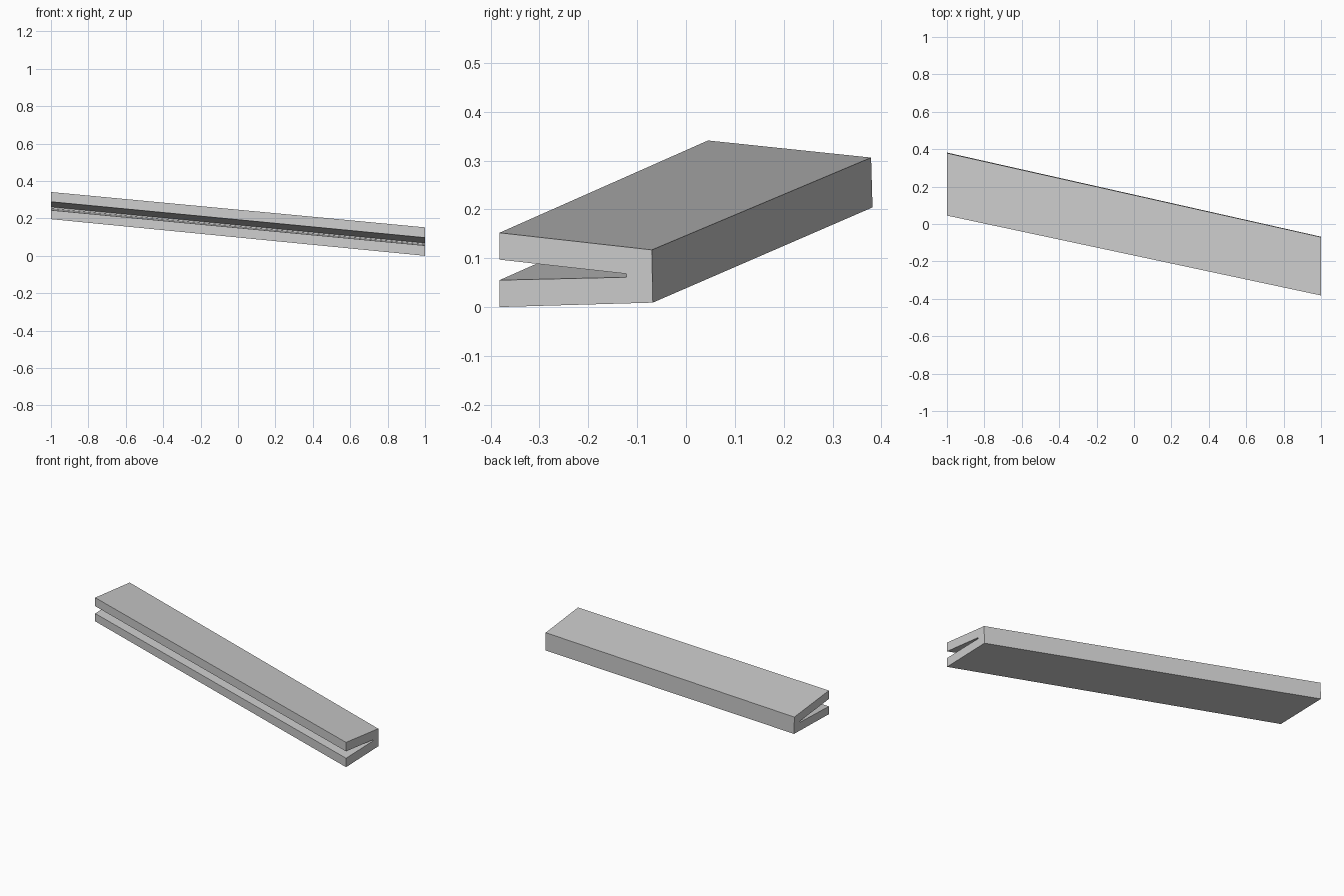
import bpy
import bmesh

cube = bpy.data.objects.get("Cube")
if cube:
    bpy.data.objects.remove(cube, do_unlink=True)

# Single neutral grey
grey = bpy.data.materials.new("light_grey")
grey.use_nodes = True
colour = (0.6, 0.6, 0.6, 1)
grey.diffuse_color = colour
grey.node_tree.nodes["Principled BSDF"].inputs["Base Color"].default_value = colour

# End profiles (y, z): solid spine at the back, tapering slot open to the front
low_end = [(-0.382, 0.0), (-0.068, 0.009), (-0.07, 0.117), (-0.382, 0.152),
           (-0.382, 0.097), (-0.122, 0.068), (-0.122, 0.061), (-0.382, 0.055)]
high_end = [(0.045, 0.196), (0.382, 0.204), (0.379, 0.306), (0.045, 0.341),
            (0.045, 0.289), (0.322, 0.261), (0.322, 0.253), (0.045, 0.244)]


def loft(name, x0, section0, x1, section1, material):
    """Join two matching sections into a closed, flat-faced bar."""
    bm = bmesh.new()
    a = [bm.verts.new((x0, y, z)) for y, z in section0]
    b = [bm.verts.new((x1, y, z)) for y, z in section1]
    count = len(a)
    for i in range(count):
        j = (i + 1) % count
        bm.faces.new((a[i], a[j], b[j], b[i]))
    bm.faces.new(a)
    bm.faces.new(b)
    bmesh.ops.recalc_face_normals(bm, faces=bm.faces)
    mesh = bpy.data.meshes.new(name)
    bm.to_mesh(mesh)
    bm.free()
    mesh.materials.append(material)
    obj = bpy.data.objects.new(name, mesh)
    bpy.context.collection.objects.link(obj)
    return obj


# Slanted bar with the slot along its front
loft("slotted_bar", 1, low_end, -1, high_end, grey)
